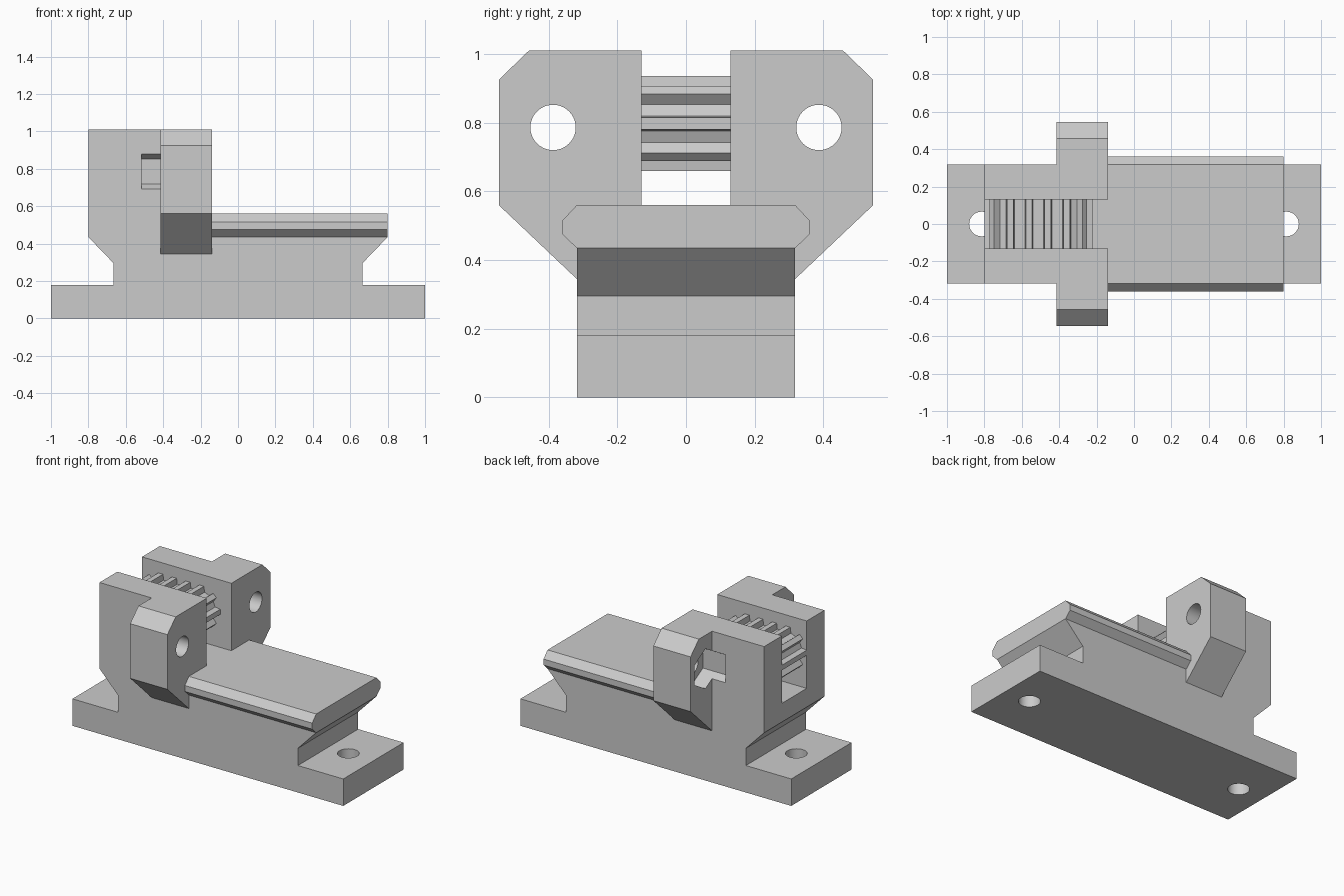
import bpy, bmesh
from math import cos, sin, pi, radians
from mathutils import Vector

if "Cube" in bpy.data.objects:
    bpy.data.objects.remove(bpy.data.objects["Cube"], do_unlink=True)

grey = bpy.data.materials.new("plain_grey")
grey.use_nodes = True
grey.diffuse_color = (0.6, 0.6, 0.6, 1)
grey.node_tree.nodes["Principled BSDF"].inputs["Base Color"].default_value = (0.6, 0.6, 0.6, 1)


def prism(name, points, axis, start, end):
    """Extrude a 2D profile along an axis: x takes (y, z), y takes (x, z), z takes (x, y)."""
    place = {"x": lambda a, b: (start, a, b),
             "y": lambda a, b: (a, start, b),
             "z": lambda a, b: (a, b, start)}[axis]
    push = Vector([(end - start) * (axis == k) for k in "xyz"])
    bm = bmesh.new()
    face = bm.faces.new([bm.verts.new(place(a, b)) for a, b in points])
    out = bmesh.ops.extrude_face_region(bm, geom=[face], use_keep_orig=True)
    bmesh.ops.translate(bm, vec=push, verts=[v for v in out["geom"] if isinstance(v, bmesh.types.BMVert)])
    bmesh.ops.recalc_face_normals(bm, faces=bm.faces)
    mesh = bpy.data.meshes.new(name)
    bm.to_mesh(mesh)
    bm.free()
    mesh.materials.append(grey)
    obj = bpy.data.objects.new(name, mesh)
    bpy.context.collection.objects.link(obj)
    return obj


def ring(a, b, radius, sides):
    return [(a + radius * sin(2 * pi * i / sides), b + radius * cos(2 * pi * i / sides))
            for i in range(sides)]


def rect(a0, a1, b0, b1):
    return [(a0, b0), (a1, b0), (a1, b1), (a0, b1)]


def cut(obj, cutters):
    bpy.context.view_layer.objects.active = obj
    for c in cutters:
        c.hide_render = True
        mod = obj.modifiers.new("cut", "BOOLEAN")
        mod.operation = "DIFFERENCE"
        mod.solver = "EXACT"
        mod.object = c
        bpy.ops.object.modifier_apply(modifier=mod.name)


HALF = 0.318    # half width of the body
SLOT = 0.13     # half width of the slot
DECK = 0.56     # height of the slot floor and rail top
HOLE = 0.066    # bolt hole radius
EAR_BACK, EAR_FRONT = -0.415, -0.14

# Body: feet, flared waist, deck and tall rear block
body = prism("body", [(-1, 0), (1, 0), (1, 0.18), (0.665, 0.18), (0.665, 0.295),
                      (0.8, 0.435), (0.8, DECK), (EAR_FRONT, DECK), (EAR_FRONT, 1.01),
                      (-0.8, 1.01), (-0.8, 0.435), (-0.665, 0.295), (-0.665, 0.18),
                      (-1, 0.18)], "y", -HALF, HALF)
# Slot slightly longer than the block, floor flush with the deck
cutters = [prism("slot_cutter", rect(-0.9, 0, DECK, 1.2), "y", -SLOT, SLOT)]
for x in (-0.815, 0.815):
    cutters.append(prism("foot_hole_cutter", ring(x, 0, HOLE, 40), "z", -0.1, 0.25))

# Ears with bolt holes and hexagonal nut pockets, and the bevelled rail edges
ear_profile = [(HALF, 0.345), (0.545, DECK), (0.545, 0.925), (0.457, 1.01), (HALF, 1.01)]
rail_profile = [(HALF, 0.435), (0.36, 0.475), (0.36, 0.515), (HALF, DECK)]
parts = [body]
for side, s in (("left", 1), ("right", -1)):
    def flip(points):
        return [(s * a, b) for a, b in points]
    ear = prism(side + "_ear", flip(ear_profile), "x", EAR_BACK, EAR_FRONT)
    pocket = prism("nut_pocket_cutter", flip(ring(0.387, 0.786, 0.133, 6)), "x", -0.515, -0.315)
    bolt = prism("bolt_hole_cutter", flip(ring(0.387, 0.786, HOLE, 40)), "x", -0.45, 0)
    cut(ear, [pocket, bolt])
    cutters.append(pocket)
    bpy.data.objects.remove(bolt, do_unlink=True)
    parts += [ear, prism(side + "_rail_edge", flip(rail_profile), "x", EAR_FRONT, 0.8)]

cut(body, cutters)
for c in cutters:
    bpy.data.objects.remove(c, do_unlink=True)

# Toothed bar across the slot: a rounded core outline with evenly spaced teeth
CX, CZ, STRAIGHT = -0.511, 0.7975, 0.302
TIP, ROOT = 0.138, 0.1
PITCH = STRAIGHT / 3


def tooth(x, angle):
    out = Vector((cos(angle), sin(angle)))
    along = Vector((sin(angle), -cos(angle)))
    c = Vector((x, CZ))
    return [tuple(c + out * r + along * w) for r, w in
            ((ROOT, -0.022), (TIP, -0.017), (TIP, 0.017), (ROOT, 0.022))]


x0, x1 = CX - STRAIGHT / 2, CX + STRAIGHT / 2
stations = [(x0 + PITCH * i, 90) for i in range(3)]
stations += [(x1, 90 - 45 * i) for i in range(5)]
stations += [(x1 - PITCH * i, -90) for i in range(1, 3)]
stations += [(x0, -90 - 45 * i) for i in range(5)]
outline = [p for x, a in stations for p in tooth(x, radians(a))]
parts.append(prism("toothed_bar", outline, "y", -SLOT, SLOT))

# Smooth the bores, keep every edge sharp
bpy.ops.object.select_all(action="DESELECT")
for p in parts:
    p.select_set(True)
bpy.context.view_layer.objects.active = body
bpy.ops.object.shade_smooth_by_angle(angle=radians(20))
